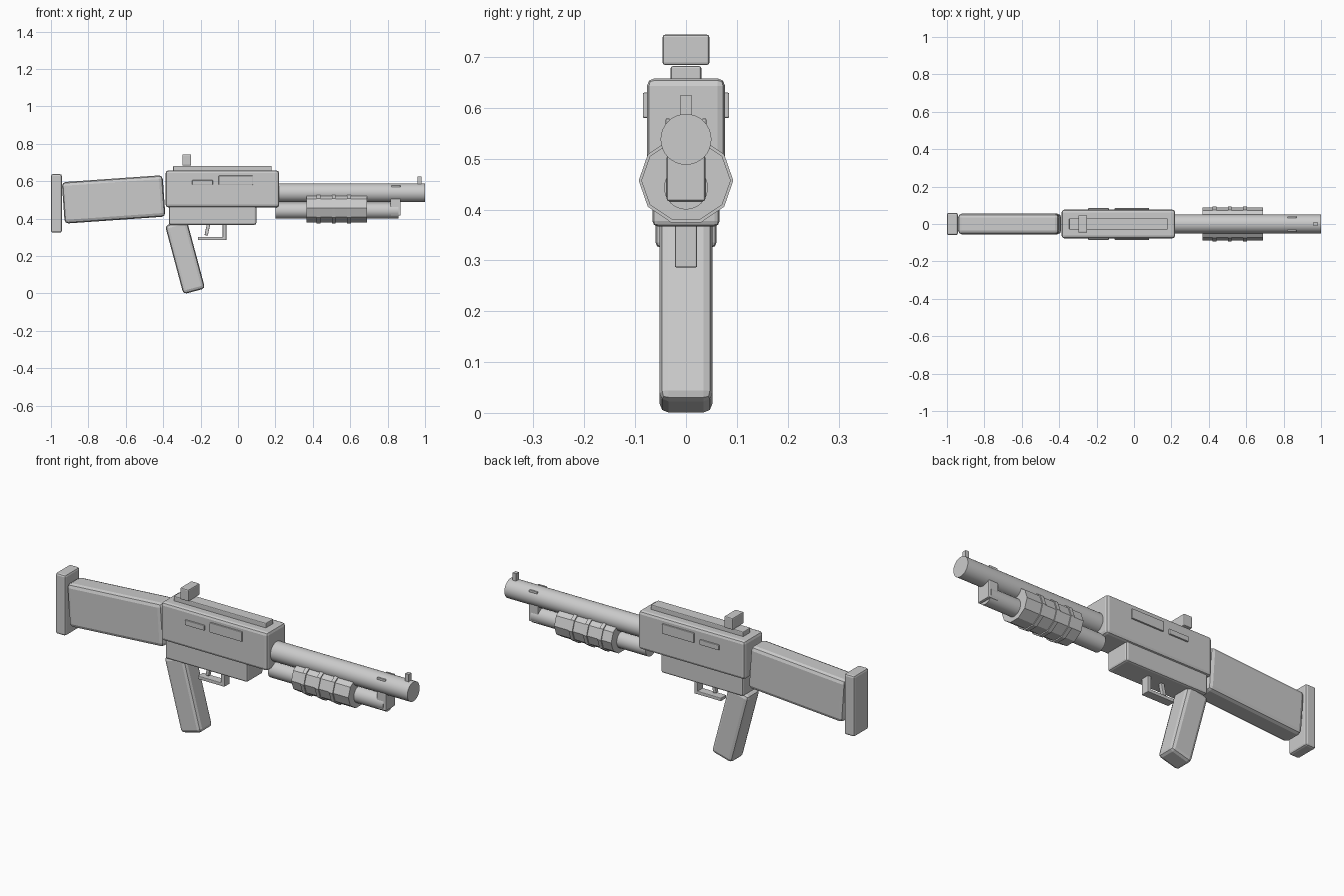
import bpy
from math import radians, cos, pi

if "Cube" in bpy.data.objects:
    bpy.data.objects.remove(bpy.data.objects["Cube"])


def finish(ob, name, bevel=0.0, segments=2):
    ob.name = name
    bpy.ops.object.transform_apply(location=False, rotation=True, scale=True)
    if bevel:
        mod = ob.modifiers.new("bevel", 'BEVEL')
        mod.width = bevel
        mod.segments = segments
        mod.limit_method = 'ANGLE'
    return ob


def box(name, x, y, z, bevel=0.0, segments=2):
    """Box given by (min, max) pairs on each axis."""
    bpy.ops.mesh.primitive_cube_add(size=1, location=[sum(r) / 2 for r in (x, y, z)])
    ob = bpy.context.object
    ob.scale = [r[1] - r[0] for r in (x, y, z)]
    return finish(ob, name, bevel, segments)


def tilted_box(name, centre, size, angle, bevel=0.0):
    """Box turned about the y axis (degrees)."""
    bpy.ops.mesh.primitive_cube_add(size=1, location=centre)
    ob = bpy.context.object
    ob.scale = size
    bpy.ops.object.transform_apply(location=False, rotation=False, scale=True)
    ob.rotation_euler.y = radians(angle)
    return finish(ob, name, bevel)


def tube(name, x0, x1, z, ry, rz, sides, smooth=False):
    """Cylinder along x with an elliptical section; a vertex lies on the y axis."""
    bpy.ops.mesh.primitive_cylinder_add(vertices=sides, radius=1, depth=x1 - x0,
                                        location=((x0 + x1) / 2, 0, z),
                                        rotation=(0, pi / 2, 0))
    ob = bpy.context.object
    ob.scale = (rz, ry, 1)
    finish(ob, name)
    if smooth:
        bpy.ops.object.shade_smooth_by_angle(angle=radians(35))
    return ob


# Stock and butt plate
box("butt_plate", (-1.0, -0.942), (-0.06, 0.06), (0.325, 0.638), 0.01)
tilted_box("stock", (-0.665, 0, 0.503), (0.54, 0.11, 0.222), -4, 0.02)

# Receiver
box("receiver", (-0.387, 0.22), (-0.077, 0.077), (0.46, 0.658), 0.015)
box("lower_receiver", (-0.37, 0.098), (-0.066, 0.066), (0.367, 0.48), 0.01)
for side, s in (("front", -1), ("back", 1)):
    y = sorted((s * 0.07, s * 0.085))
    box(side + "_ejection_cover", (-0.103, 0.08), y, (0.58, 0.63), 0.003)
    box(side + "_selector_plate", (-0.245, -0.135), y, (0.58, 0.606), 0.003)

# Top rail and rear sight
box("top_rail", (-0.347, 0.18), (-0.03, 0.03), (0.65, 0.682), 0.004)
box("rear_sight", (-0.298, -0.25), (-0.046, 0.046), (0.684, 0.744), 0.005)

# Grip, trigger and guard
tilted_box("grip", (-0.283, 0, 0.195), (0.12, 0.104, 0.38), -15, 0.018)
box("guard_bottom", (-0.215, -0.062), (-0.022, 0.022), (0.286, 0.303), 0.003)
box("guard_post", (-0.082, -0.062), (-0.022, 0.022), (0.286, 0.375), 0.003)
tilted_box("trigger", (-0.163, 0, 0.345), (0.018, 0.02, 0.07), 12, 0.003)

# Barrel, front sight and side vents
tube("barrel", 0.2, 1.0, 0.538, 0.05, 0.05, 32, True)
box("front_sight", (0.96, 0.98), (-0.011, 0.011), (0.575, 0.625))
for side, s in (("front", -1), ("back", 1)):
    y = sorted((s * 0.032, s * 0.04))
    box(side + "_barrel_vent", (0.82, 0.868), y, (0.567, 0.579), 0.002)

# Magazine tube and its clamp
tube("magazine_tube", 0.2, 0.857, 0.443, 0.043, 0.043, 32, True)
box("tube_clamp", (0.815, 0.87), (-0.038, 0.038), (0.416, 0.507), 0.005)

# Ten-sided pump forend with raised ribs
flat = cos(pi / 10)
tube("pump_forend", 0.365, 0.69, 0.457, 0.088, 0.077 / flat, 10)
for i, x in enumerate((0.43, 0.512, 0.594)):
    tube(f"forend_rib_{i + 1}", x - 0.01, x + 0.01, 0.457, 0.093, 0.083 / flat, 10)
